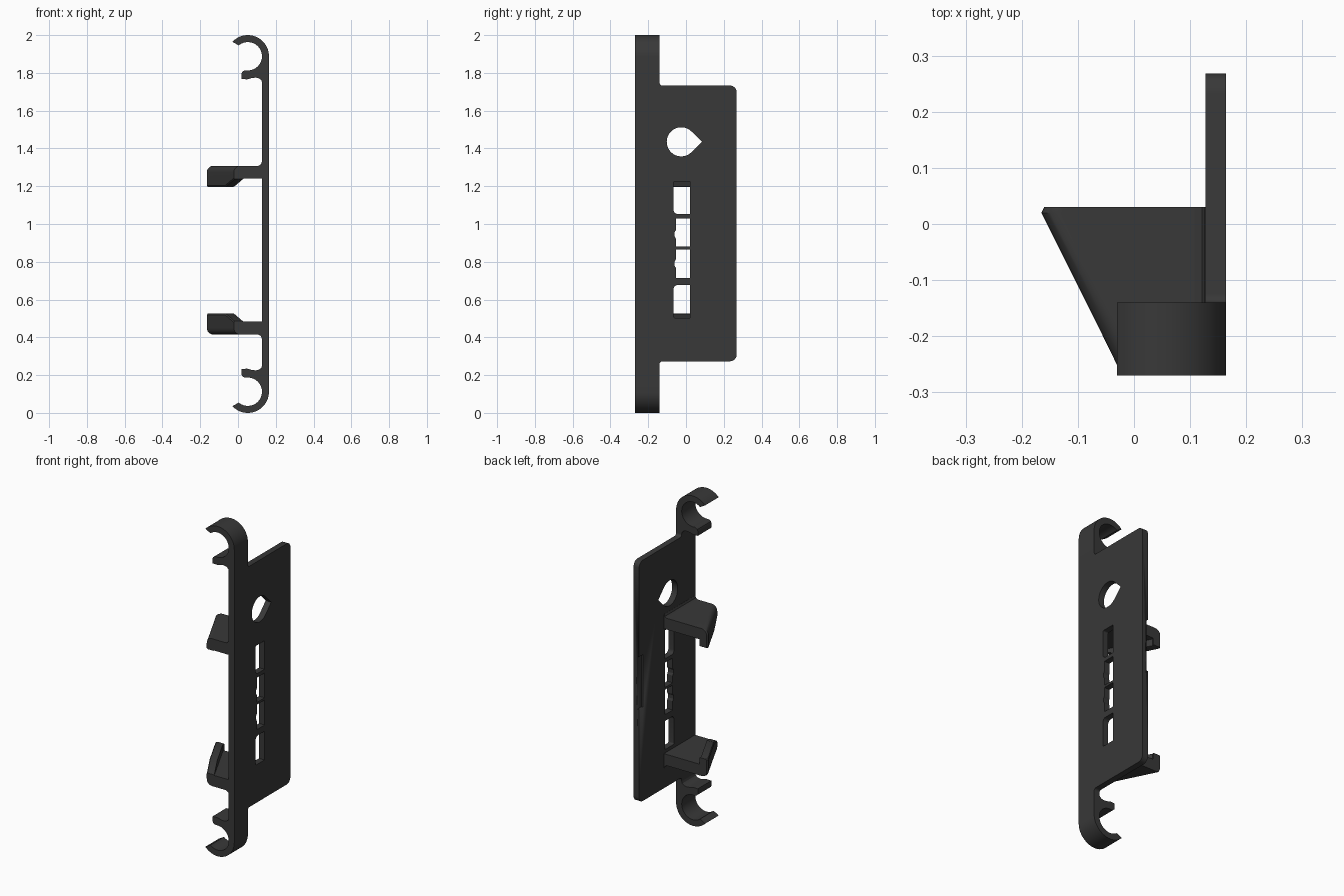
import bpy, bmesh, math
from mathutils import Matrix, Vector

if "Cube" in bpy.data.objects:
    bpy.data.objects.remove(bpy.data.objects["Cube"])

mat = bpy.data.materials.new("charcoal plastic")
mat.diffuse_color = (0.04, 0.04, 0.04, 1)
mat.use_nodes = True
mat.node_tree.nodes["Principled BSDF"].inputs["Base Color"].default_value = mat.diffuse_color


def finish(name, bm):
    """Clean a bmesh and make it a shaded object."""
    bmesh.ops.remove_doubles(bm, verts=bm.verts, dist=0.0002)
    bmesh.ops.recalc_face_normals(bm, faces=bm.faces)
    me = bpy.data.meshes.new(name)
    bm.to_mesh(me)
    bm.free()
    me.materials.append(mat)
    ob = bpy.data.objects.new(name, me)
    bpy.context.collection.objects.link(ob)
    bpy.ops.object.select_all(action='DESELECT')
    ob.select_set(True)
    bpy.context.view_layer.objects.active = ob
    bpy.ops.object.shade_smooth_by_angle(angle=math.radians(30))
    return ob


def rounded(corners, n=6):
    """Polygon from (u, v, radius) corners."""
    out = []
    for i, (u, v, r) in enumerate(corners):
        p = Vector((u, v))
        if r == 0:
            out.append(p)
            continue
        a = p + (Vector(corners[i - 1][:2]) - p).normalized() * r
        b = p + (Vector(corners[(i + 1) % len(corners)][:2]) - p).normalized() * r
        for k in range(n + 1):
            t = k / n
            # blend of square-root weights follows a circular corner
            out.append(p + (a - p) * (1 - math.sin(t * math.pi / 2))
                       + (b - p) * (1 - math.cos(t * math.pi / 2)))
    return out


def arc(cx, cy, r, a0, a1, n):
    return [Vector((cx + r * math.cos(math.radians(a0 + (a1 - a0) * k / n)),
                    cy + r * math.sin(math.radians(a0 + (a1 - a0) * k / n))))
            for k in range(n + 1)]


def sheet(name, outlines, thickness, matrix):
    """Extruded flat shape; later outlines are holes."""
    cu = bpy.data.curves.new(name, 'CURVE')
    cu.dimensions = '2D'
    cu.fill_mode = 'BOTH'
    cu.extrude = thickness / 2
    for pts in outlines:
        sp = cu.splines.new('POLY')
        sp.points.add(len(pts) - 1)
        for q, p in zip(sp.points, pts):
            q.co = (p[0], p[1], 0, 1)
        sp.use_cyclic_u = True
    tmp = bpy.data.objects.new(name + "_curve", cu)
    bpy.context.collection.objects.link(tmp)
    dg = bpy.context.evaluated_depsgraph_get()
    me = bpy.data.meshes.new_from_object(tmp.evaluated_get(dg))
    bm = bmesh.new()
    bm.from_mesh(me)
    bm.transform(matrix)
    bpy.data.objects.remove(tmp)
    return finish(name, bm)


def slot(y0, y1, z0, z1, r_low, r_high):
    return rounded([(y0, z0, r_low), (y1, z0, 0), (y1, z1, 0), (y0, z1, r_high)])


def bulged_slot(z0, z1, zb):
    """Slot with a shallow bulge in its front edge."""
    return [(-0.054, z0), (0.02, z0), (0.02, z1), (-0.054, z1),
            (-0.054, zb + 0.022), (-0.061, zb + 0.01), (-0.061, zb - 0.01), (-0.054, zb - 0.022)]


# Back plate with teardrop hole and slots (u = y, v = z)
outline = rounded([(-0.27, 0.25, 0), (-0.14, 0.25, 0), (-0.14, 0.273, 0.015), (0.268, 0.273, 0.035),
                   (0.268, 1.733, 0.035), (-0.14, 1.733, 0.015), (-0.14, 1.75, 0), (-0.27, 1.75, 0)])
teardrop = arc(-0.025, 1.435, 0.077, 45, 315, 32) + [Vector((0.084, 1.435))]
holes = [teardrop,
         slot(-0.066, 0.02, 1.053, 1.226, 0.022, 0.008),
         bulged_slot(0.88, 1.03, 0.945),
         bulged_slot(0.715, 0.866, 0.79),
         slot(-0.066, 0.02, 0.503, 0.677, 0.008, 0.022)]
plate = sheet("back_plate", [outline] + holes, 0.037,
              Matrix(((0, 0, 1, 0.1455), (1, 0, 0, 0), (0, 1, 0, 0), (0, 0, 0, 1))))

# Shallow finger notch on the rear edge of the plate
bm = bmesh.new()
bmesh.ops.create_cube(bm, size=1, matrix=Matrix.LocRotScale((0.125, 0.26, 1.0), None, (0.026, 0.06, 0.32)))
cutter = finish("notch_cutter", bm)
cut = plate.modifiers.new("notch", 'BOOLEAN')
cut.operation = 'DIFFERENCE'
cut.object = cutter
cut.solver = 'EXACT'
bpy.context.view_layer.objects.active = plate
bpy.ops.object.modifier_apply(modifier=cut.name)
bpy.data.objects.remove(cutter)

# C-shaped clips at both ends (u = x, v = z)
cx, cz = 0.052, 1.888
clip = ([Vector((0.127, 1.75)), Vector((0.164, 1.75))]
        + arc(cx, cz, 0.112, 0, 137, 24) + arc(cx, cz, 0.075, 130, -100, 36)
        + [Vector(p) for p in ((0.029, 1.810), (0.022, 1.805), (0.019, 1.797), (0.019, 1.767),
                               (0.050, 1.766), (0.075, 1.773), (0.095, 1.775),
                               (0.112, 1.771), (0.123, 1.762))])
clip_frame = Matrix(((1, 0, 0, 0), (0, 0, -1, -0.205), (0, 1, 0, 0), (0, 0, 0, 1)))
sheet("top_clip", [clip], 0.13, clip_frame)
sheet("bottom_clip", [[(p[0], 2 - p[1]) for p in clip]], 0.13, clip_frame)


# Slanted hooks: sections lofted from front to back
def hook_section(xo, drop):
    low = 1.24 - drop
    root = [(0.132, 1.24), (0.132, 1.328), (0.126, 1.328), (0.121, 1.316), (0.108, 1.308)]
    corner = [tuple(p) for p in arc(xo + 0.035, 1.273, 0.035, 90, 180, 8)]
    lip = [(xo, low + 0.006), (xo + 0.005, low), (xo + 0.045, low), (xo + 0.05, low + 0.002), (xo + 0.05, 1.24)]
    return root + corner + lip


def hook(name, flip):
    bm = bmesh.new()
    rings = []
    for y, xo, drop in ((-0.268, -0.022, 0.003), (-0.172, -0.069, 0.043),
                        (0.02, -0.165, 0.043), (0.03, -0.16, 0.041)):
        rings.append([bm.verts.new((x, y, 1.7225 - z if flip else z)) for x, z in hook_section(xo, drop)])
    n = len(rings[0])
    for a, b in zip(rings, rings[1:]):
        for i in range(n):
            bm.faces.new((a[i], a[(i + 1) % n], b[(i + 1) % n], b[i]))
    bm.faces.new(rings[0])
    bm.faces.new(rings[-1])
    finish(name, bm)


hook("upper_hook", False)
hook("lower_hook", True)
